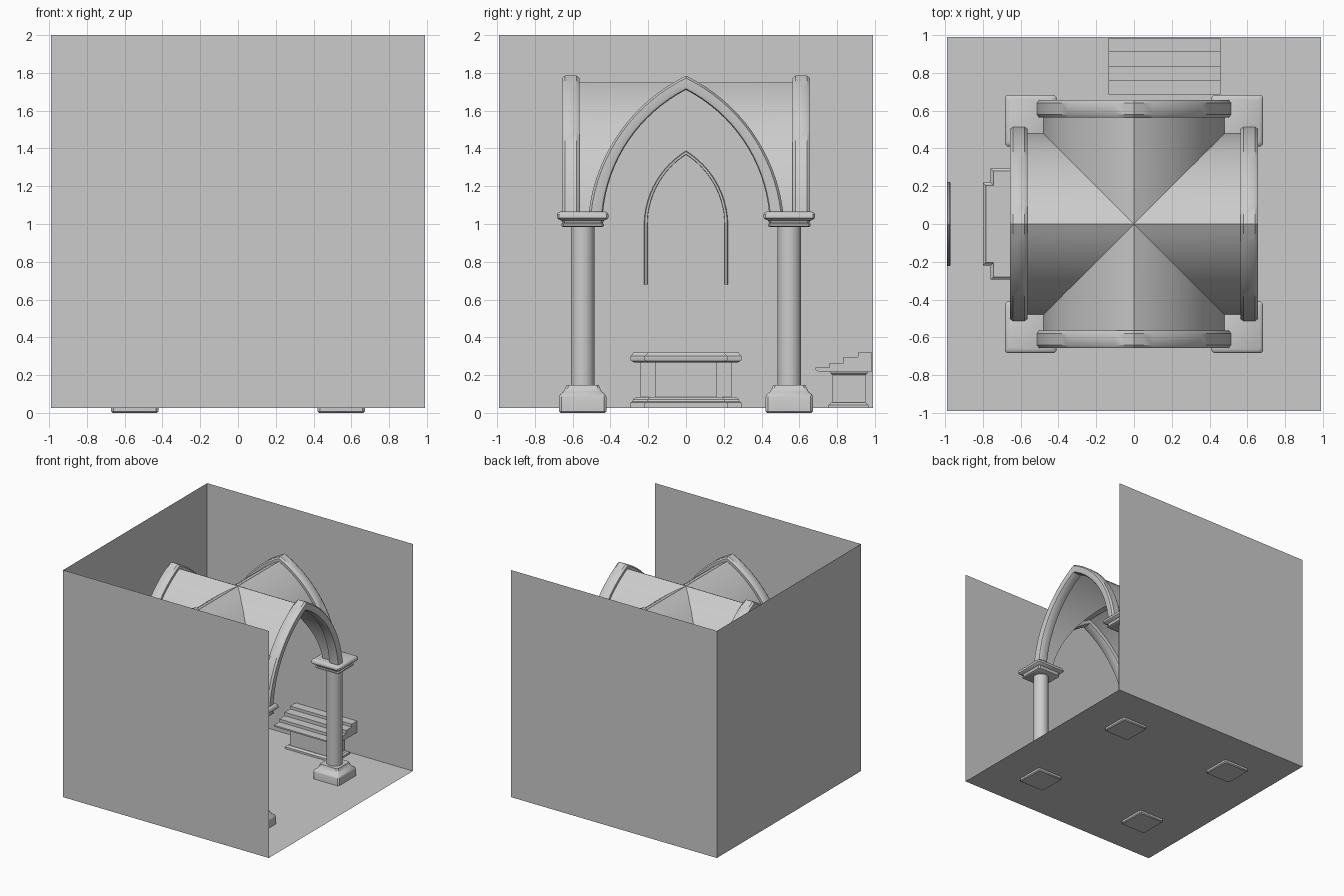
import bpy, bmesh, math

if "Cube" in bpy.data.objects:
    bpy.data.objects.remove(bpy.data.objects["Cube"])

FLOOR = 0.025


def finish(name, bm, angle=35, rot=0.0):
    bmesh.ops.remove_doubles(bm, verts=bm.verts, dist=1e-5)
    bmesh.ops.recalc_face_normals(bm, faces=bm.faces)
    me = bpy.data.meshes.new(name)
    bm.to_mesh(me)
    bm.free()
    ob = bpy.data.objects.new(name, me)
    bpy.context.collection.objects.link(ob)
    ob.rotation_euler.z = rot
    bpy.ops.object.select_all(action='DESELECT')
    ob.select_set(True)
    bpy.context.view_layer.objects.active = ob
    bpy.ops.object.shade_smooth_by_angle(angle=math.radians(angle))
    return ob


def loft(name, rings, rot=0.0, angle=35):
    """Skin a list of closed rings and cap both ends."""
    bm = bmesh.new()
    vs = [[bm.verts.new(p) for p in r] for r in rings]
    n = len(rings[0])
    for a, b in zip(vs, vs[1:]):
        for i in range(n):
            j = (i + 1) % n
            bm.faces.new((a[i], a[j], b[j], b[i]))
    bm.faces.new(vs[0])
    bm.faces.new(vs[-1])
    return finish(name, bm, angle, rot)


def arch(half, z0, z1, n=16, bulge=0.128):
    """Pointed arch as (y, z) points, from one springing to the other."""
    h = z1 - z0
    L = math.hypot(half, h)
    s = bulge * L
    R = (L * L / 4 + s * s) / (2 * s)
    ny, nz = h / L, half / L
    cy, cz = half / 2 - ny * (R - s), (z0 + z1) / 2 - nz * (R - s)
    a0 = math.atan2(z0 - cz, half - cy)
    a1 = math.atan2(z1 - cz, -cy)
    side = [(cy + R * math.cos(a0 + (a1 - a0) * i / n),
             cz + R * math.sin(a0 + (a1 - a0) * i / n)) for i in range(n + 1)]
    side[-1] = (0.0, z1)
    return side + [(-y, z) for y, z in side[-2::-1]]


def rib(name, outer, inner, x0, x1, c, rot=0.0):
    """Chamfered moulding between an outer and an inner arch line."""
    d = c / (x1 - x0)
    sec = [(0, x0 + c), (0, x1 - c), (.08, x1 - c * .3), (d + .12, x1), (1 - d, x1), (1, x1 - c),
           (1, x0 + c), (1 - d, x0), (d + .12, x0), (.08, x0 + c * .3)]
    rings = [[(x, iy + (oy - iy) * t, iz + (oz - iz) * t) for t, x in sec]
             for (oy, oz), (iy, iz) in zip(outer, inner)]
    return loft(name, rings, rot)


def square(cx, cy, h, z, c):
    pts = [(h, -h + c), (h, h - c), (h - c, h), (-h + c, h),
           (-h, h - c), (-h, -h + c), (-h + c, -h), (h - c, -h)]
    return [(cx + x, cy + y, z) for x, y in pts]


def cross(cx, cy, a, b, c, d, g, z):
    """Rectangle a x b (half sizes) with a projecting middle c x d, grown by g."""
    a, b, c, d = a + g, b + g, c + g, d + g
    pts = [(c, -d), (c, d), (a, d), (a, b), (-a, b), (-a, d),
           (-c, d), (-c, -d), (-a, -d), (-a, -b), (a, -b), (a, -d)]
    return [(cx + x, cy + y, z) for x, y in pts]


def box(name, x0, x1, y0, y1, rows):
    """Stack of rectangles; rows are (grow, z)."""
    return loft(name, [[(x0 - g, y0 - g, z), (x1 + g, y0 - g, z),
                        (x1 + g, y1 + g, z), (x0 - g, y1 + g, z)] for g, z in rows], angle=20)


def plane(name, pts):
    bm = bmesh.new()
    bm.faces.new([bm.verts.new(p) for p in pts])
    return finish(name, bm)


# Room: floor and three walls, open at the right
W, T = 0.99, 2.0
plane("floor", [(-W, -W, FLOOR), (W, -W, FLOOR), (W, W, FLOOR), (-W, W, FLOOR)])
for nm, p, q in (("front_wall", (-W, -W), (W, -W)),
                 ("left_wall", (-W, W), (-W, -W)),
                 ("back_wall", (W, W), (-W, W))):
    plane(nm, [(*p, FLOOR), (*q, FLOOR), (*q, T), (*p, T)])

# Four columns: plinth, round shaft, moulded capital
BASE = [(.118, 0), (.125, .008), (.125, .085), (.12, .098), (.102, .112), (.09, .135), (.086, .148)]
CAP = [(.105, .985), (.113, .99), (.113, 1.0), (.106, 1.005), (.112, 1.018), (.13, 1.026),
       (.137, 1.033), (.137, 1.05), (.13, 1.06), (.118, 1.066)]
for sx in (-1, 1):
    for sy in (-1, 1):
        cx, cy = sx * .547, sy * .547
        loft("column_base", [square(cx, cy, h, z, .012) for h, z in BASE])
        loft("column_capital", [square(cx, cy, h, z, .012) for h, z in CAP])
        loft("column_shaft", [[(cx + .063 * math.cos(i * math.pi / 16),
                                cy + .063 * math.sin(i * math.pi / 16), z)
                               for i in range(32)] for z in (.14, .99)])

# Four pointed ribs and the groined vault arms between them
SPRING = 1.06
for k in range(4):
    rot = k * math.pi / 2
    rib("arch_rib", arch(.515, SPRING, 1.785), arch(.44, SPRING, 1.71), .563, .657, .016, rot)
    bm = bmesh.new()
    rows = [(bm.verts.new((abs(y), y, z)), bm.verts.new((.58, y, z)))
            for y, z in arch(.48, SPRING, 1.748)]
    for a, b in zip(rows, rows[1:]):
        bm.faces.new([a[0], a[1], b[1], b[0]])
    finish("vault_arm", bm, 35, rot)

# Thin window moulding on the left wall
legs = lambda h, top: [(h, .68)] + arch(h, 1.0, top) + [(-h, .68)]
rib("window_frame", legs(.222, 1.387), legs(.204, 1.367), -.99, -.972, .004)

# Altar: stepped-plan table with foot, body and slab
AX = -.64
plan = (.12, .295, .16, .22)
loft("altar_foot", [cross(AX, 0, *plan, g, z) for g, z in
                    ((0, FLOOR), (0, .055), (-.012, .06), (-.015, .072), (-.03, .085))], angle=20)
loft("altar_body", [cross(AX, 0, *plan, -.055, z) for z in (.08, .28)], angle=20)
loft("altar_slab", [cross(AX, 0, *plan, g, z) for g, z in
                    ((-.02, .268), (-.003, .276), (0, .285), (0, .3), (-.012, .31), (-.015, .32))], angle=20)

# Stepped stand against the back wall
box("stand_foot", -.075, .4, .755, .965, ((0, FLOOR), (0, .042), (-.015, .055)))
box("stand_body", -.04, .365, .775, .95, ((0, .05), (0, .225)))
box("stand_collar", -.05, .375, .765, .96, ((-.01, .2), (0, .21), (0, .225)))
steps = [(.70, .22), (.985, .22), (.985, .32), (.91, .32), (.91, .295), (.835, .295),
         (.835, .265), (.76, .265), (.76, .24), (.685, .24), (.685, .228)]
loft("stand_steps", [[(x, y, z) for y, z in steps] for x in (-.135, .457)], angle=20)
